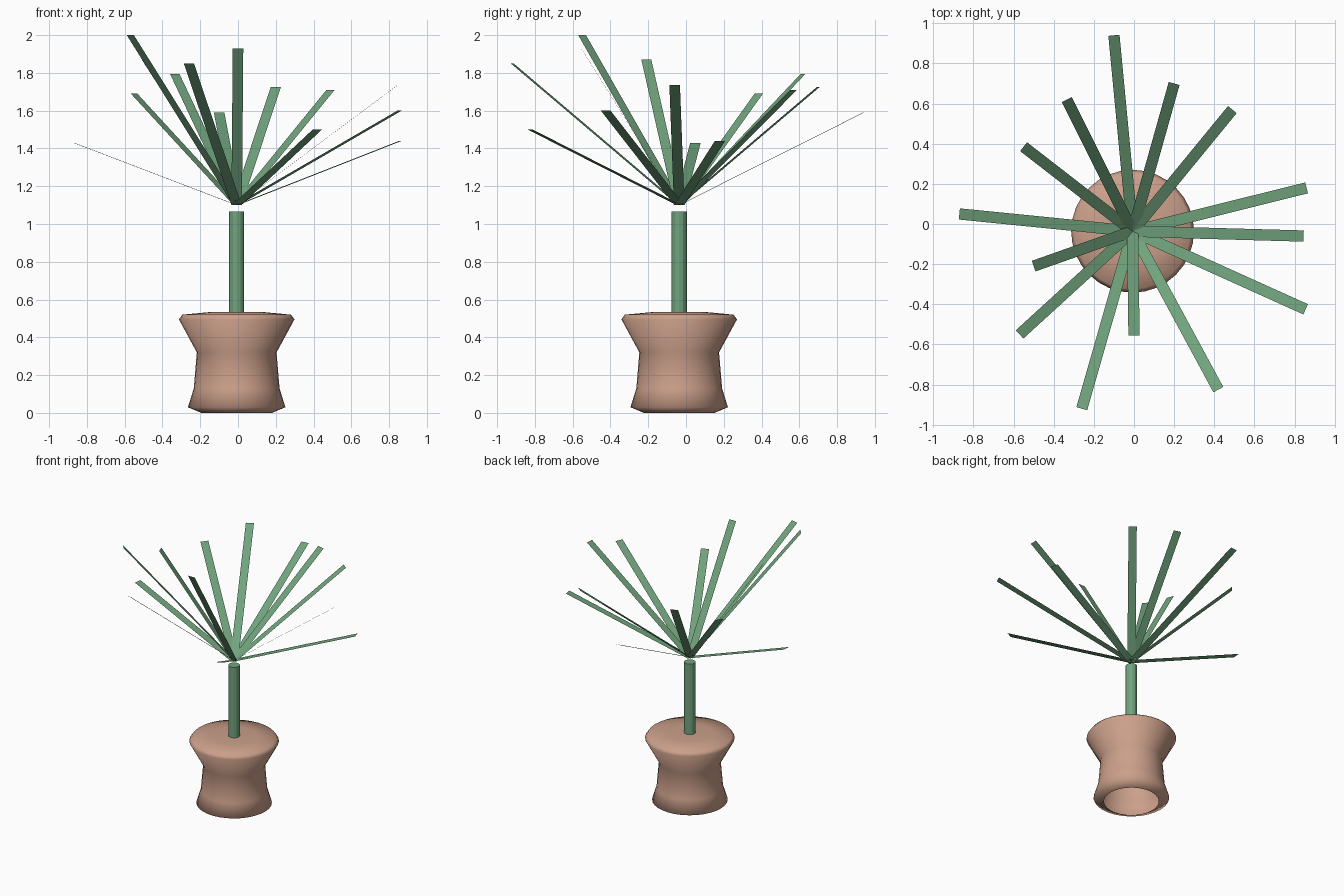
import bpy
import bmesh
import math
from mathutils import Vector

cube = bpy.data.objects.get("Cube")
if cube:
    bpy.data.objects.remove(cube, do_unlink=True)

AXIS = Vector((-0.007, -0.036, 0))


def material(name, rgb):
    mat = bpy.data.materials.new(name)
    mat.use_nodes = True
    mat.diffuse_color = (*rgb, 1)
    bsdf = mat.node_tree.nodes["Principled BSDF"]
    bsdf.inputs["Base Color"].default_value = (*rgb, 1)
    bsdf.inputs["Roughness"].default_value = 0.8
    return mat


def add_object(name, bm, mat, smooth=False):
    mesh = bpy.data.meshes.new(name)
    for face in bm.faces:
        face.smooth = smooth
    bm.to_mesh(mesh)
    bm.free()
    mesh.materials.append(mat)
    obj = bpy.data.objects.new(name, mesh)
    bpy.context.collection.objects.link(obj)
    return obj


def lathe(name, profile, sides, mat, smooth):
    """Revolve (radius, height) points about the plant's axis."""
    bm = bmesh.new()
    verts = [bm.verts.new(AXIS + Vector((r, 0, z))) for r, z in profile]
    edges = [bm.edges.new(pair) for pair in zip(verts, verts[1:])]
    bmesh.ops.spin(bm, geom=verts + edges, cent=AXIS, axis=(0, 0, 1),
                   angle=math.tau, steps=sides, use_merge=True)
    bmesh.ops.remove_doubles(bm, verts=bm.verts, dist=0.0005)
    bmesh.ops.recalc_face_normals(bm, faces=bm.faces)
    # Outward normals: the topmost face must look up
    top = max(bm.faces, key=lambda f: f.calc_center_median().z)
    if top.normal.z < 0:
        bmesh.ops.reverse_faces(bm, faces=bm.faces)
    return add_object(name, bm, mat, smooth)


terracotta = material("terracotta", (0.60, 0.35, 0.255))
leaf_green = material("leaf green", (0.165, 0.37, 0.205))

# Waisted pot: closed soil top, open underneath
lathe("pot", [(0.187, 0.0), (0.258, 0.03), (0.227, 0.13), (0.211, 0.32),
              (0.306, 0.495), (0.288, 0.52), (0.15, 0.533), (0, 0.535)],
      32, terracotta, True)

# Faceted stem
lathe("stem", [(0, 0.53), (0.04, 0.53), (0.04, 1.065), (0, 1.065)],
      12, leaf_green, False)

# Flat strap leaves fanning out from the crown, one per tip position
CROWN = AXIS + Vector((0, 0, 1.10))
HALF_WIDTH = 0.028
tips = [
    (-0.10, 0.94, 1.59), (0.20, 0.70, 1.725), (0.49, 0.57, 1.71),
    (0.86, 0.18, 1.44), (0.845, -0.06, 1.735), (0.855, -0.425, 1.60),
    (0.42, -0.825, 1.50), (0.0, -0.555, 1.93), (-0.26, -0.92, 1.85),
    (-0.57, -0.55, 2.0), (-0.50, -0.21, 1.87), (-0.87, 0.05, 1.43),
    (-0.55, 0.385, 1.69), (-0.335, 0.62, 1.795),
]
for number, point in enumerate(tips, 1):
    tip = Vector(point)
    side = Vector((0, 0, 1)).cross(tip - CROWN).normalized() * HALF_WIDTH
    bm = bmesh.new()
    bm.faces.new([bm.verts.new(p) for p in
                  (CROWN - side, tip - side, tip + side, CROWN + side)])
    bm.normal_update()
    add_object(f"leaf_{number:02d}", bm, leaf_green)
